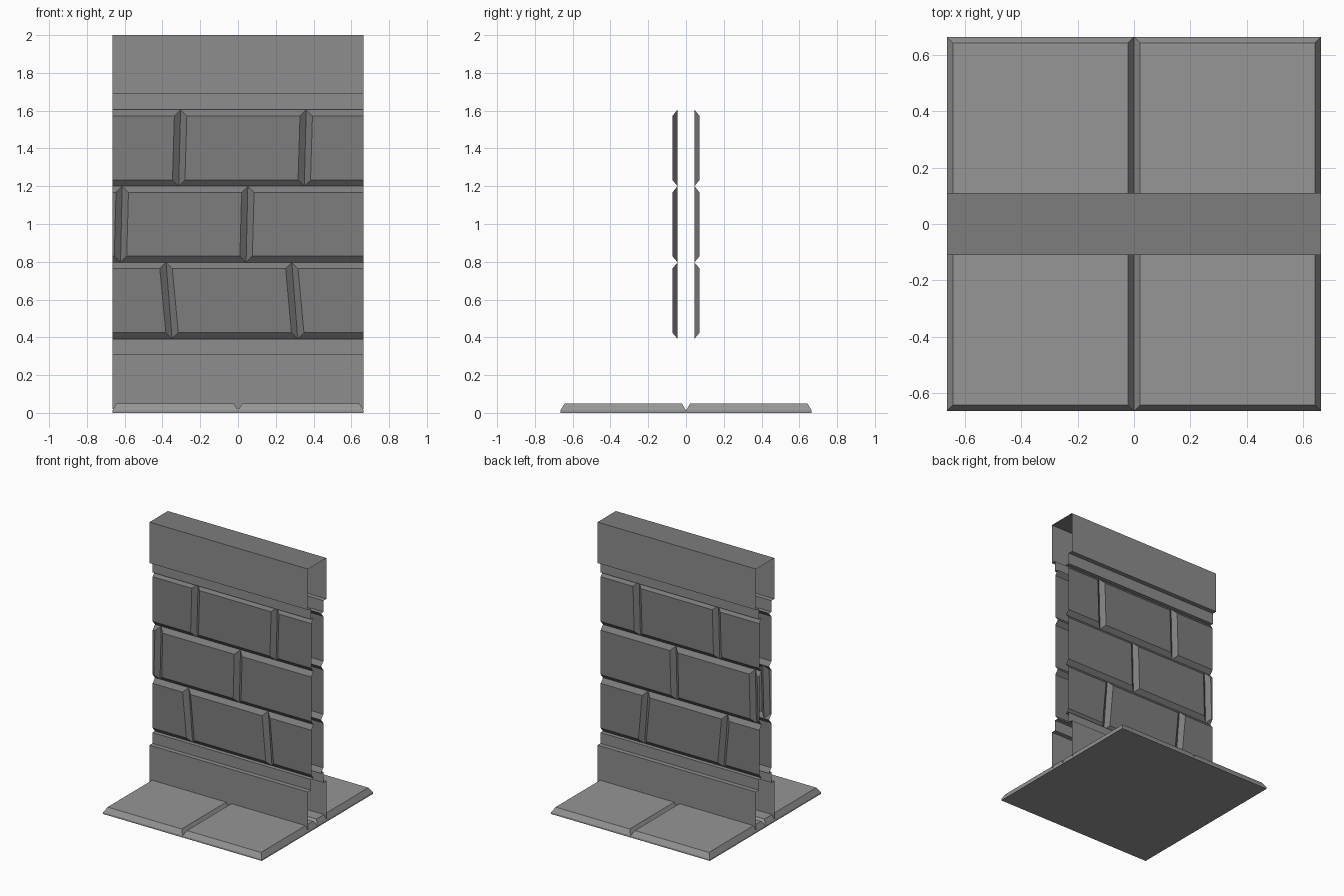
import bpy, bmesh

if "Cube" in bpy.data.objects:
    bpy.data.objects.remove(bpy.data.objects["Cube"])

H = 0.665                      # half width of the module


def grey(name, v):
    m = bpy.data.materials.new(name)
    m.diffuse_color = (v, v, v, 1)
    m.use_nodes = True
    m.node_tree.nodes["Principled BSDF"].inputs["Base Color"].default_value = m.diffuse_color
    return m


TRIM = grey("trim_grey", .27)
BRICK = grey("brick_grey", .206)
FLOOR = grey("floor_grey", .304)


def make_object(name, bm, mat, mirror=False):
    bmesh.ops.remove_doubles(bm, verts=bm.verts, dist=0.0005)
    mesh = bpy.data.meshes.new(name)
    bm.to_mesh(mesh)
    bm.free()
    mesh.materials.append(mat)
    ob = bpy.data.objects.new(name, mesh)
    bpy.context.collection.objects.link(ob)
    if mirror:                 # back side repeats the front across y = 0
        m = ob.modifiers.new("back_side", 'MIRROR')
        m.use_axis = (False, True, False)
    return ob


def frustum(bm, base, face, skip=()):
    """Raised panel: flat face plus sloped sides; skipped sides stay open."""
    b = [bm.verts.new(p) for p in base]
    f = [bm.verts.new(p) for p in face]
    bm.faces.new(f)
    for i in range(4):
        if i not in skip:
            j = (i + 1) % 4
            bm.faces.new((b[i], b[j], f[j], f[i]))


def strip(name, profile, mat):
    """Run a (y, z) profile along the width, open at both ends."""
    bm = bmesh.new()
    rows = [(bm.verts.new((-H, y, z)), bm.verts.new((H, y, z))) for y, z in profile]
    for (a, b), (d, c) in zip(rows, rows[1:]):
        bm.faces.new((a, b, c, d))
    make_object(name, bm, mat, True)


# Plinth, top cap band and the darker top surface
strip("plinth", [(-.11, .02), (-.11, .31), (-.075, .31), (-.075, .392), (-.045, .392)], TRIM)
strip("cap_band", [(-.045, 1.605), (-.075, 1.605), (-.075, 1.69), (-.11, 1.69),
                   (-.11, 2)], TRIM)
strip("cap_top", [(-.11, 2), (0, 2)], BRICK)

# Brick courses: joints given as (x at bottom, x at top)
courses = [
    (.392, .797, [(-.349, -.381), (.316, .285)]),
    (.797, 1.20, [(-.622, -.613), (.043, .052)]),
    (1.20, 1.605, [(-.314, -.304), (.351, .361)]),
]
BEV, FACE_Y = .033, -.072
bm = bmesh.new()
for z0, z1, joints in courses:
    edges = [(-H, -H)] + joints + [(H, H)]
    for k, (l, r) in enumerate(zip(edges, edges[1:])):
        first, last = k == 0, k == len(edges) - 2
        dl, dr = (0 if first else BEV), (0 if last else BEV)
        base = [(l[0], -.045, z0), (r[0], -.045, z0), (r[1], -.045, z1), (l[1], -.045, z1)]
        face = [(l[0] + dl, FACE_Y, z0 + BEV), (r[0] - dr, FACE_Y, z0 + BEV),
                (r[1] - dr, FACE_Y, z1 - BEV), (l[1] + dl, FACE_Y, z1 - BEV)]
        frustum(bm, base, face, ([3] if first else []) + ([1] if last else []))
make_object("wall_bricks", bm, BRICK, True)

# Floor: four bevelled tiles on a thin slab
BASE, TOP, INSET = .013, .05, .022
bm = bmesh.new()
for x0 in (-H, 0):
    for y0 in (-H, 0):
        x1, y1, d = x0 + H, y0 + H, INSET
        frustum(bm,
                [(x0, y0, BASE), (x1, y0, BASE), (x1, y1, BASE), (x0, y1, BASE)],
                [(x0 + d, y0 + d, TOP), (x1 - d, y0 + d, TOP),
                 (x1 - d, y1 - d, TOP), (x0 + d, y1 - d, TOP)])
ring = [(-H, -H), (0, -H), (H, -H), (H, 0), (H, H), (0, H), (-H, H), (-H, 0)]
low = [bm.verts.new((x, y, 0)) for x, y in ring]
high = [bm.verts.new((x, y, BASE)) for x, y in ring]
for i in range(8):
    j = (i + 1) % 8
    bm.faces.new((low[i], low[j], high[j], high[i]))
bm.faces.new(low[::-1])
make_object("floor_tiles", bm, FLOOR)
